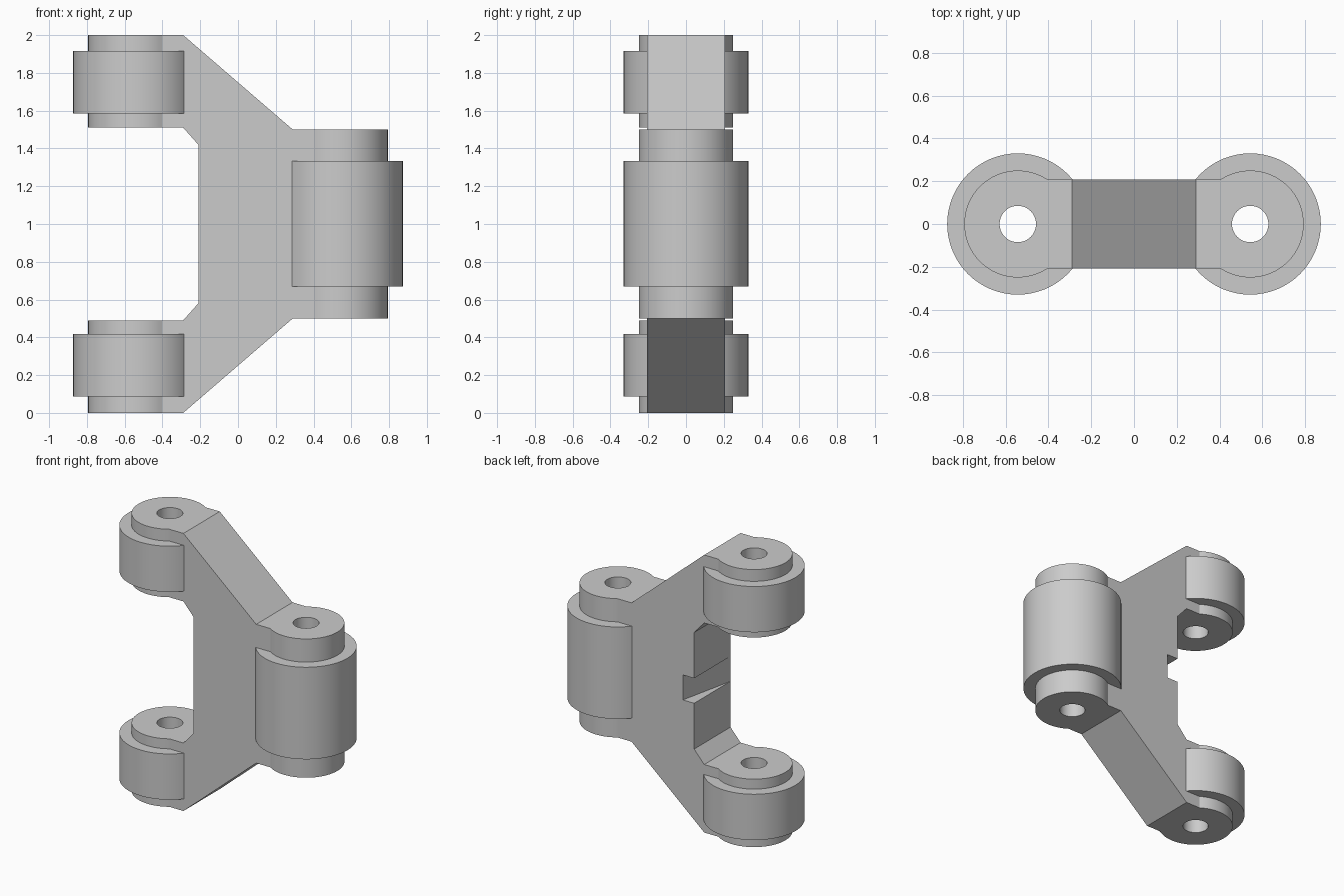
import bpy
import bmesh
from math import cos, sin, pi, asin, sqrt

cube = bpy.data.objects.get("Cube")
if cube:
    bpy.data.objects.remove(cube, do_unlink=True)

PIN_X = 0.543     # pin axis distance from the centre
HALF_Y = 0.207    # half thickness of the web
WEB_X = 0.29      # where the knuckles meet the web
KNUCKLE_R, SLEEVE_R, HOLE_R = 0.25, 0.33, 0.085

grey = bpy.data.materials.new("plain grey")
grey.use_nodes = True
colour = (0.6, 0.6, 0.6, 1)
grey.diffuse_color = colour
grey.node_tree.nodes["Principled BSDF"].inputs["Base Color"].default_value = colour


def finish(name, bm):
    """Turn the bmesh into a shaded, coloured object."""
    bmesh.ops.recalc_face_normals(bm, faces=bm.faces)
    mesh = bpy.data.meshes.new(name)
    bm.to_mesh(mesh)
    bm.free()
    mesh.materials.append(grey)
    obj = bpy.data.objects.new(name, mesh)
    bpy.context.collection.objects.link(obj)
    bpy.ops.object.select_all(action="DESELECT")
    obj.select_set(True)
    bpy.context.view_layer.objects.active = obj
    bpy.ops.object.shade_smooth_by_angle(angle=pi / 6)
    return obj


def extrude(bm, faces, offset):
    new = bmesh.ops.extrude_face_region(bm, geom=faces)["geom"]
    verts = [g for g in new if isinstance(g, bmesh.types.BMVert)]
    bmesh.ops.translate(bm, verts=verts, vec=offset)
    return verts


def arc(r, start=0.0, end=2 * pi, n=64, closed=True):
    steps = n if closed else n + 1
    return [(r * cos(start + (end - start) * i / n),
             r * sin(start + (end - start) * i / n)) for i in range(steps)]


def pierced_prism(name, loops, x, side, z0, z1):
    """Extrude an outline with a hole in it upwards, mirrored by side."""
    bm = bmesh.new()
    edges = []
    for loop in loops:
        vs = [bm.verts.new((x + side * px, py, z0)) for px, py in loop]
        edges += [bm.edges.new((a, b)) for a, b in zip(vs, vs[1:] + vs[:1])]
    bmesh.ops.triangle_fill(bm, edges=edges, use_beauty=True)
    extrude(bm, bm.faces[:], (0, 0, z1 - z0))
    return finish(name, bm)


# Knuckle outline: round outer end with a straight neck towards the web
a = asin(HALF_Y / KNUCKLE_R)
neck = PIN_X - WEB_X
knuckle = arc(KNUCKLE_R, a, 2 * pi - a, 56, False) + [(neck, -HALF_Y), (neck, HALF_Y)]

# Each joint: name, side, knuckle bottom and top, sleeve bottom and top
joints = [("lower", -1, 0.0, 0.49, 0.088, 0.418),
          ("upper", -1, 1.51, 2.0, 1.585, 1.915),
          ("middle", 1, 0.5, 1.5, 0.67, 1.333)]
for name, side, z0, z1, s0, s1 in joints:
    pierced_prism(name + "_knuckle", [knuckle, arc(HOLE_R)], side * PIN_X, -side, z0, z1)
    pierced_prism(name + "_sleeve", [arc(SLEEVE_R), arc(HOLE_R * 2)], side * PIN_X, -side, s0, s1)

# Web: lower half of the profile, mirrored about mid height
INNER_X, NOTCH_X = -0.21, -0.12
half = [(WEB_X, 0.5), (-WEB_X, 0.0), (-WEB_X, 0.49), (INNER_X, 0.58),
        (INNER_X, 0.91), (NOTCH_X, 0.91)]
profile = half + [(x, 2 - z) for x, z in reversed(half)]
bm = bmesh.new()
back = bm.faces.new([bm.verts.new((x, HALF_Y, z)) for x, z in profile])
front = extrude(bm, [back], (0, -2 * HALF_Y, 0))
# The notch tapers away to nothing at the front
for v in front:
    if abs(v.co.x - NOTCH_X) < 0.001:
        v.co.x = INNER_X
if not any(abs(f.normal.y) > 0.9 and f.calc_center_median().y > 0.2 for f in bm.faces):
    bm.faces.new([v for v in bm.verts if v.co.y > 0])
bmesh.ops.remove_doubles(bm, verts=bm.verts, dist=0.0005)
finish("web", bm)
